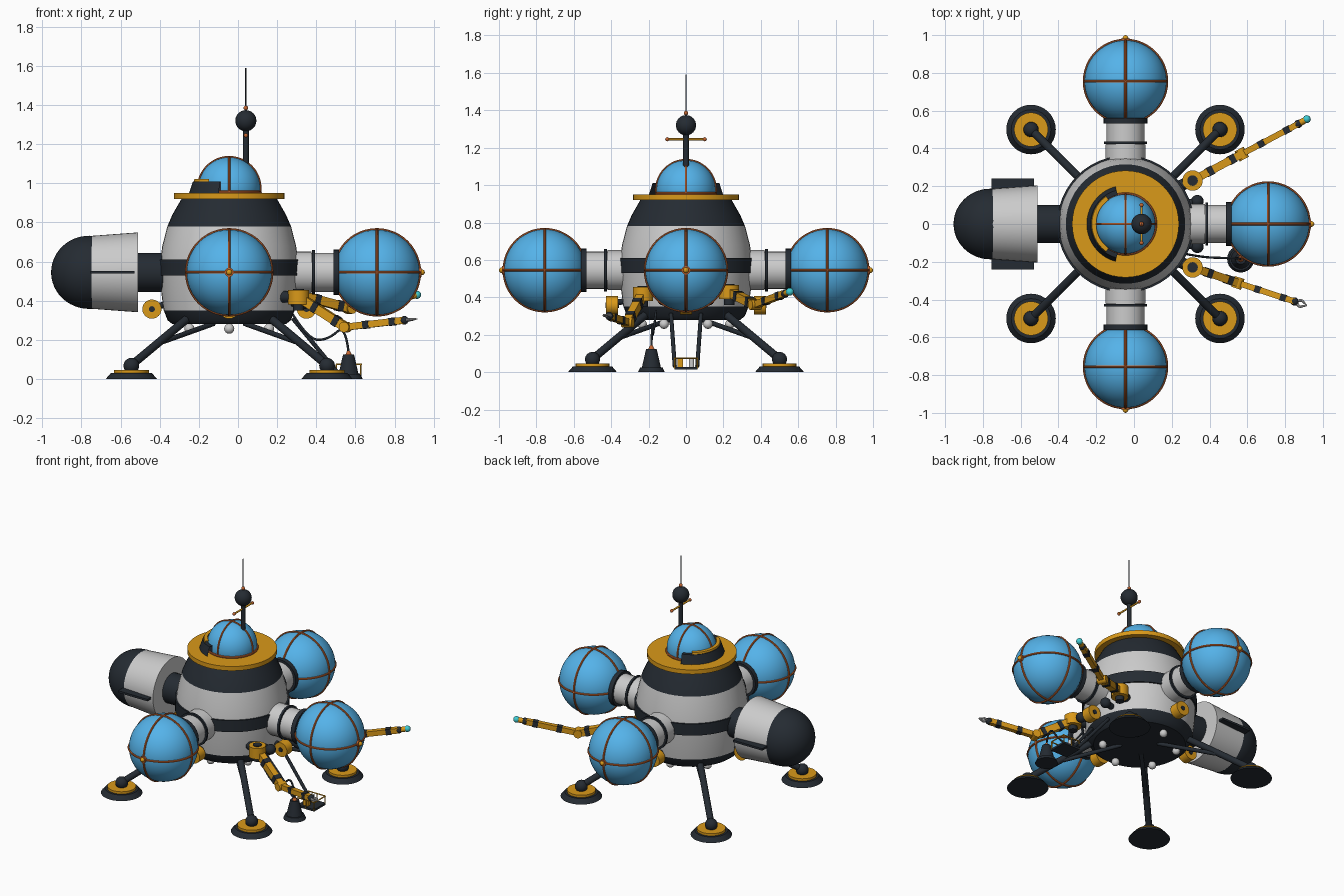
import bpy, bmesh, math
from math import sin, cos, pi, radians
from mathutils import Vector

if "Cube" in bpy.data.objects:
    bpy.data.objects.remove(bpy.data.objects["Cube"])

CX = -0.045   # hull axis
PZ = 0.545    # pod height


def material(name, rgb):
    m = bpy.data.materials.new(name)
    m.diffuse_color = (*rgb, 1)
    m.use_nodes = True
    m.node_tree.nodes["Principled BSDF"].inputs["Base Color"].default_value = m.diffuse_color
    return m


BLUE = material("blue_glass", (0.09, 0.45, 0.82))
DARK = material("dark", (0.018, 0.024, 0.032))
GOLD = material("gold", (0.70, 0.32, 0.01))
ORANGE = material("orange", (0.55, 0.13, 0.03))
CYAN = material("cyan", (0.05, 0.6, 0.65))


def finish(name, mat=None, smooth=True):
    ob = bpy.context.object
    ob.name = name
    if mat:
        ob.data.materials.append(mat)
    if smooth:
        bpy.ops.object.shade_smooth_by_angle(angle=radians(35))
    return ob


def ball(name, loc, r, mat=None, scale=(1, 1, 1), seg=32):
    bpy.ops.mesh.primitive_uv_sphere_add(segments=seg, ring_count=seg // 2, radius=r, location=loc)
    bpy.context.object.scale = scale
    return finish(name, mat)


def rod(name, a, b, r, mat=None, r2=None, n=24):
    """Cylinder or cone from a to b."""
    a, b = Vector(a), Vector(b)
    d = b - a
    bpy.ops.mesh.primitive_cone_add(vertices=n, radius1=r, radius2=r if r2 is None else r2,
                                    depth=d.length, location=(a + b) / 2,
                                    rotation=d.to_track_quat('Z', 'Y').to_euler())
    return finish(name, mat)


def ring(name, loc, axis, R, r, mat):
    bpy.ops.mesh.primitive_torus_add(location=loc, major_radius=R, minor_radius=r, major_segments=48,
                                     minor_segments=8, rotation=Vector(axis).to_track_quat('Z', 'Y').to_euler())
    return finish(name, mat)


def box(name, loc, size, mat=None):
    bpy.ops.mesh.primitive_cube_add(size=1, location=loc)
    bpy.context.object.scale = size
    return finish(name, mat, False)


def beam(name, a, b, w, h, mat):
    """Box running from a to b."""
    a, b = Vector(a), Vector(b)
    d = b - a
    ob = box(name, (a + b) / 2, (w, h, d.length), mat)
    ob.rotation_euler = d.to_track_quat('Z', 'Y').to_euler()
    return ob


def lathe(name, profile, mat=None, sweep=2 * pi, start=0, n=48):
    """Spin (radius, z) points about the hull axis."""
    bm = bmesh.new()
    vs = [bm.verts.new((r * cos(start), r * sin(start), z)) for r, z in profile]
    es = [bm.edges.new(p) for p in zip(vs, vs[1:])]
    bmesh.ops.spin(bm, geom=vs + es, cent=(0, 0, 0), axis=(0, 0, 1), angle=sweep, steps=n)
    bmesh.ops.remove_doubles(bm, verts=bm.verts, dist=1e-4)
    bmesh.ops.recalc_face_normals(bm, faces=bm.faces)
    me = bpy.data.meshes.new(name)
    bm.to_mesh(me)
    bm.free()
    ob = bpy.data.objects.new(name, me)
    ob.location.x = CX
    bpy.context.collection.objects.link(ob)
    bpy.ops.object.select_all(action='DESELECT')
    bpy.context.view_layer.objects.active = ob
    ob.select_set(True)
    return finish(name, mat)


def wire(name, pts, r, mat):
    cu = bpy.data.curves.new(name, 'CURVE')
    cu.dimensions = '3D'
    cu.bevel_depth, cu.bevel_resolution = r, 2
    sp = cu.splines.new('NURBS')
    sp.points.add(len(pts) - 1)
    for p, co in zip(sp.points, pts):
        p.co = (*co, 1)
    sp.use_endpoint_u, sp.order_u = True, 3
    cu.materials.append(mat)
    bpy.context.collection.objects.link(bpy.data.objects.new(name, cu))


# Hull bands
lathe("base_dish", [(0, 0.28), (0.29, 0.28), (0.315, 0.30), (0.335, 0.352), (0, 0.352)], DARK)
lathe("lower_hull", [(0.335, 0.35), (0.347, 0.44), (0.353, 0.54)])
lathe("hull_belt", [(0.34, 0.53), (0.362, 0.53), (0.362, 0.61), (0.34, 0.61)], DARK)
lathe("upper_hull", [(0.353, 0.6), (0.342, 0.68), (0.316, 0.78)])
lathe("shoulder", [(0.316, 0.78), (0.29, 0.84), (0.243, 0.922), (0, 0.922)], DARK)
lathe("top_collar", [(0, 0.92), (0.283, 0.92), (0.283, 0.95), (0, 0.95)], GOLD)

# Cockpit dome with ribs and rear cowl
ball("cockpit_dome", (CX, 0, 0.975), 0.158, BLUE, seg=48)
for ax in ((1, 0, 0), (0, 1, 0)):
    ring("dome_rib", (CX, 0, 0.975), ax, 0.159, 0.006, ORANGE)
ring("dome_base_ring", (CX, 0, 0.955), (0, 0, 1), 0.159, 0.008, ORANGE)
lathe("dome_cowl", [(0.16, 0.95), (0.205, 0.95), (0.185, 1.01), (0.16, 1.01), (0.16, 0.95)],
      DARK, radians(150), radians(105), 32)
lathe("cowl_trim", [(0.155, 1.005), (0.182, 1.005), (0.178, 1.022), (0.155, 1.022)],
      GOLD, radians(110), radians(125), 32)

# Mast
rod("mast", (0.04, 0, 1.06), (0.04, 0, 1.28), 0.015, DARK)
ball("mast_ball", (0.04, 0, 1.32), 0.054, DARK)
ball("mast_knob", (0.04, 0, 1.385), 0.012, ORANGE, seg=16)
rod("mast_whip", (0.04, 0, 1.38), (0.04, 0, 1.59), 0.003, DARK, n=8)
rod("mast_crossbar", (0.04, -0.1, 1.245), (0.04, 0.1, 1.245), 0.006, GOLD, n=12)
for y in (-0.1, 0, 0.1):
    ball("crossbar_tip", (0.04, y, 1.245), 0.011, ORANGE, seg=16)

# Three spherical pods on connector tubes
for side, d in (("right", (1, 0)), ("back", (0, 1)), ("front", (0, -1))):
    def at(t, z=PZ):
        return (CX + d[0] * t, d[1] * t, z)
    ax = (d[0], d[1], 0)
    rod(side + "_tube_root", at(0.3), at(0.42), 0.107)
    rod(side + "_tube", at(0.4), at(0.57), 0.1)
    rod(side + "_tube_band", at(0.423), at(0.438), 0.113, DARK)
    rod(side + "_pod_collar", at(0.532), at(0.562), 0.117, DARK)
    ball(side + "_pod", at(0.755), 0.218, BLUE, seg=48)
    for a in ((1, 0, 0), (0, 1, 0), (0, 0, 1)):
        ring(side + "_pod_rib", at(0.755), a, 0.219, 0.007, ORANGE)
    rod(side + "_pod_cap", at(0.965), at(0.983), 0.023, ORANGE)
    ball(side + "_pod_tip", at(0.985), 0.015, GOLD, seg=16)

# Engine pod on the left
rod("engine_neck", (-0.34, 0, PZ), (-0.52, 0, PZ), 0.1, DARK)
rod("engine_shell", (-0.512, 0, PZ), (-0.78, 0, PZ), 0.204, None, 0.184, n=48)
ball("engine_cap", (-0.76, 0, PZ), 0.187, DARK, (1.045, 1, 1), seg=48)
for s in (-1, 1):
    box("engine_fin", (-0.642, s * 0.212, PZ), (0.225, 0.056, 0.014), DARK)

# Lamps under the connectors
for i in range(4):
    x, y = CX + 0.395 * cos(i * pi / 2), 0.395 * sin(i * pi / 2)
    rod("lamp", (x, y - 0.032, 0.357), (x, y + 0.032, 0.357), 0.049, GOLD)
    rod("lamp_hub", (x, y - 0.036, 0.357), (x, y + 0.036, 0.357), 0.015, DARK)
    rod("lamp_bracket", (x, y, 0.37), (CX + (x - CX) * 0.8, y * 0.8, 0.38), 0.016, DARK)

# Belly thrusters
for i in range(6):
    a = pi / 6 + i * pi / 3
    ball("belly_ball", (CX + 0.235 * cos(a), 0.235 * sin(a), 0.257), 0.026, seg=16)

# Landing legs
for sx in (-1, 1):
    for sy in (-1, 1):
        def p(t, z):
            return (CX + sx * t, sy * t, z)
        rod("footpad", p(0.5, 0), p(0.5, 0.03), 0.131, DARK, 0.105, n=32)
        rod("footpad_plate", p(0.5, 0.03), p(0.5, 0.046), 0.09, GOLD, n=32)
        ball("ankle", p(0.5, 0.068), 0.04, DARK)
        rod("leg", p(0.5, 0.07), p(0.2, 0.32), 0.021, DARK)
        rod("leg_brace", p(0.34, 0.19), p(0.08, 0.283), 0.013, DARK)

# Two jointed arms
arms = {"front": ((0.31, -0.23, 0.42), (0.55, -0.312, 0.265), (0.85, -0.41, 0.30), (0.915, -0.432, 0.307)),
        "back": ((0.31, 0.23, 0.43), (0.57, 0.37, 0.36), (0.87, 0.53, 0.42), (0.915, 0.555, 0.43))}
for side, pts in arms.items():
    base, elbow, wrist, tip = map(Vector, pts)
    up = Vector((0, 0, 1))
    rod(side + "_arm_turret", base - up * 0.04, base + up * 0.035, 0.054, GOLD)
    rod(side + "_arm_pivot", base - up * 0.07, base + up * 0.04, 0.028, DARK)
    rod(side + "_arm_mount", base, (0.2, base.y * 0.8, base.z), 0.03, DARK)
    for part, a, b, w in (("upper", base, elbow, 0.042), ("fore", elbow, wrist, 0.032)):
        beam(f"{side}_{part}_arm", a, b, w, w * 1.1, GOLD)
        for t in (0.3, 0.75):
            beam(f"{side}_{part}_arm_band", a.lerp(b, t), a.lerp(b, t + 0.1), w * 1.15, w * 1.25, DARK)
    side_dir = (wrist - elbow).cross(up).normalized()
    rod(side + "_elbow", elbow - side_dir * 0.03, elbow + side_dir * 0.03, 0.027, GOLD)
    ball(side + "_wrist", wrist, 0.022, DARK, seg=16)
    if side == "front":
        for s in (-1, 1):
            rod("claw_root", wrist, wrist.lerp(tip, 0.5) + side_dir * s * 0.018, 0.008, n=10)
            rod("claw_finger", wrist.lerp(tip, 0.5) + side_dir * s * 0.018, tip, 0.008, None, 0.003, n=10)
    else:
        rod("sensor_neck", wrist, tip, 0.017, GOLD)
        ball("sensor_eye", tip, 0.021, CYAN, seg=16)

# Boarding step with railing below the right pod
box("step_floor", (0.565, 0, 0.02), (0.13, 0.125, 0.014), DARK)
for s in (-1, 1):
    rod("step_strut", (0.28, s * 0.08, 0.31), (0.51, s * 0.06, 0.03), 0.011, DARK, n=12)
    ball("winch", (0.335, s * 0.12, 0.39), 0.034, DARK, seg=16)
    rod("winch_mount", (0.335, s * 0.12, 0.39), (0.24, s * 0.1, 0.39), 0.02, DARK)
    rod("step_rail", (0.5, s * 0.06, 0.075), (0.63, s * 0.06, 0.075), 0.004, GOLD, n=8)
    for x in (0.503, 0.565, 0.627):
        rod("step_post", (x, s * 0.06, 0.02), (x, s * 0.06, 0.075), 0.004, GOLD, n=8)
rod("step_end_rail", (0.63, -0.06, 0.075), (0.63, 0.06, 0.075), 0.004, GOLD, n=8)
box("step_crate", (0.55, -0.03, 0.045), (0.04, 0.03, 0.05), GOLD)
rod("step_canister", (0.55, 0.03, 0.025), (0.55, 0.03, 0.075), 0.014)

# Tethered diving bell
rod("bell_skirt", (0.565, -0.185, 0), (0.565, -0.185, 0.025), 0.072, DARK, 0.06)
rod("bell", (0.565, -0.185, 0.02), (0.565, -0.185, 0.125), 0.052, DARK, 0.028)
rod("bell_cap", (0.565, -0.185, 0.12), (0.565, -0.185, 0.142), 0.018, ORANGE, 0.008)
wire("bell_tether", [(0.28, -0.16, 0.33), (0.36, -0.175, 0.2), (0.46, -0.18, 0.2),
                     (0.55, -0.18, 0.28), (0.565, -0.185, 0.135)], 0.006, DARK)
